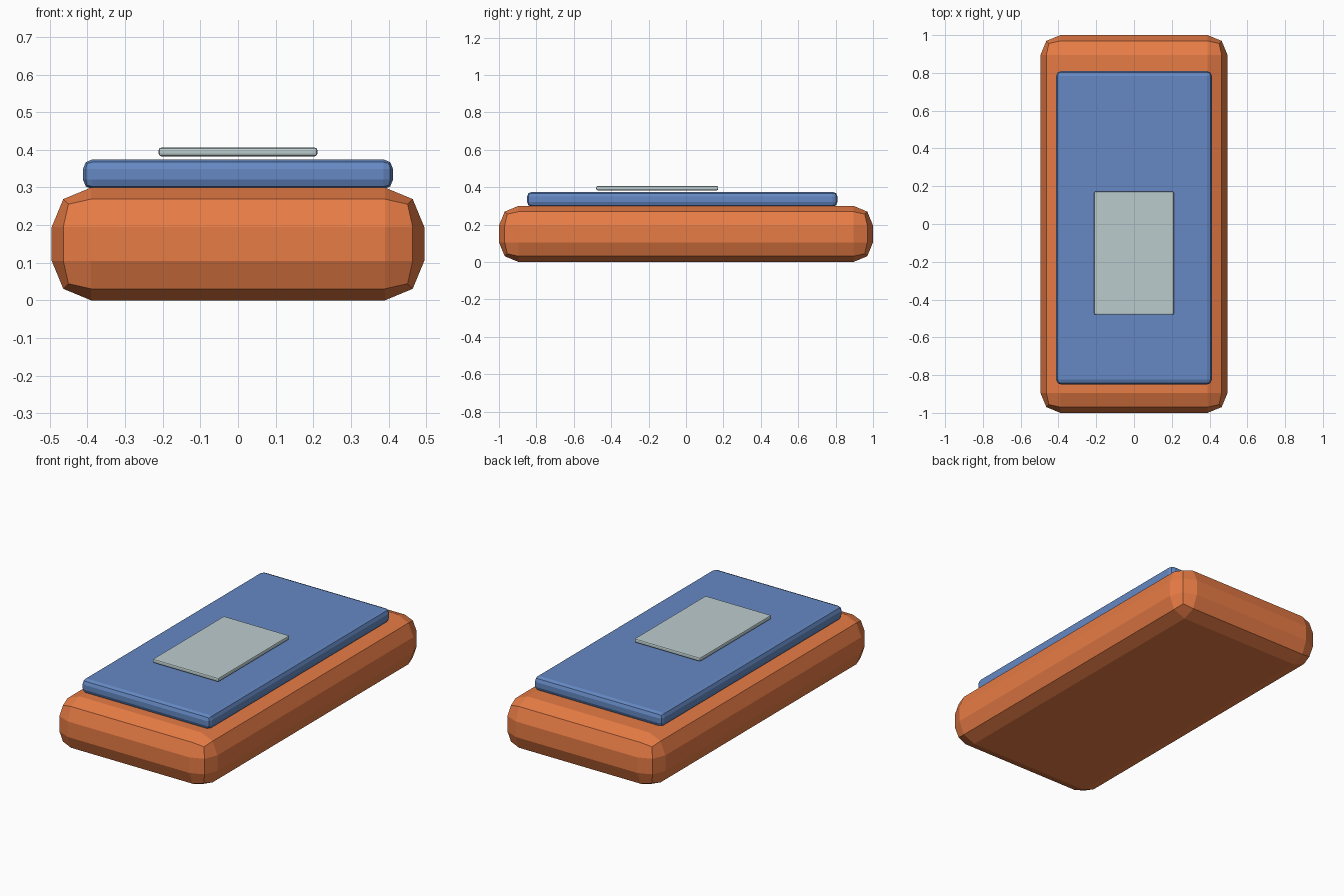
import bpy
import bmesh
from mathutils import Vector

if "Cube" in bpy.data.objects:
    bpy.data.objects.remove(bpy.data.objects["Cube"])


def bevelled_box(name, low, high, radius, color):
    """Flat-shaded box between two corners, all edges rounded in two steps."""
    low, high = Vector(low), Vector(high)
    size, centre = high - low, (low + high) / 2
    bm = bmesh.new()
    bmesh.ops.create_cube(bm, size=1)
    bmesh.ops.scale(bm, vec=size, verts=bm.verts)
    bmesh.ops.bevel(bm, geom=bm.edges[:], offset=radius, offset_type='OFFSET',
                    segments=2, profile=0.5, affect='EDGES')
    mesh = bpy.data.meshes.new(name)
    bm.to_mesh(mesh)
    bm.free()
    obj = bpy.data.objects.new(name, mesh)
    obj.location = centre
    bpy.context.collection.objects.link(obj)
    mat = bpy.data.materials.new(name + "_color")
    mat.diffuse_color = color
    mat.use_nodes = True
    mat.node_tree.nodes["Principled BSDF"].inputs["Base Color"].default_value = mat.diffuse_color
    mesh.materials.append(mat)
    return obj


# Thick rounded base
bevelled_box("base", (-0.495, -1.0, 0.0), (0.495, 1.0, 0.30), 0.105,
             (0.80, 0.20, 0.06, 1))
# Raised slab, slightly sunk into the base
bevelled_box("top_slab", (-0.412, -0.85, 0.295), (0.412, 0.81, 0.375), 0.026,
             (0.13, 0.25, 0.55, 1))
# Thin plate hovering just above the slab
bevelled_box("plate", (-0.211, -0.48, 0.383), (0.211, 0.172, 0.406), 0.007,
             (0.50, 0.60, 0.61, 1))
